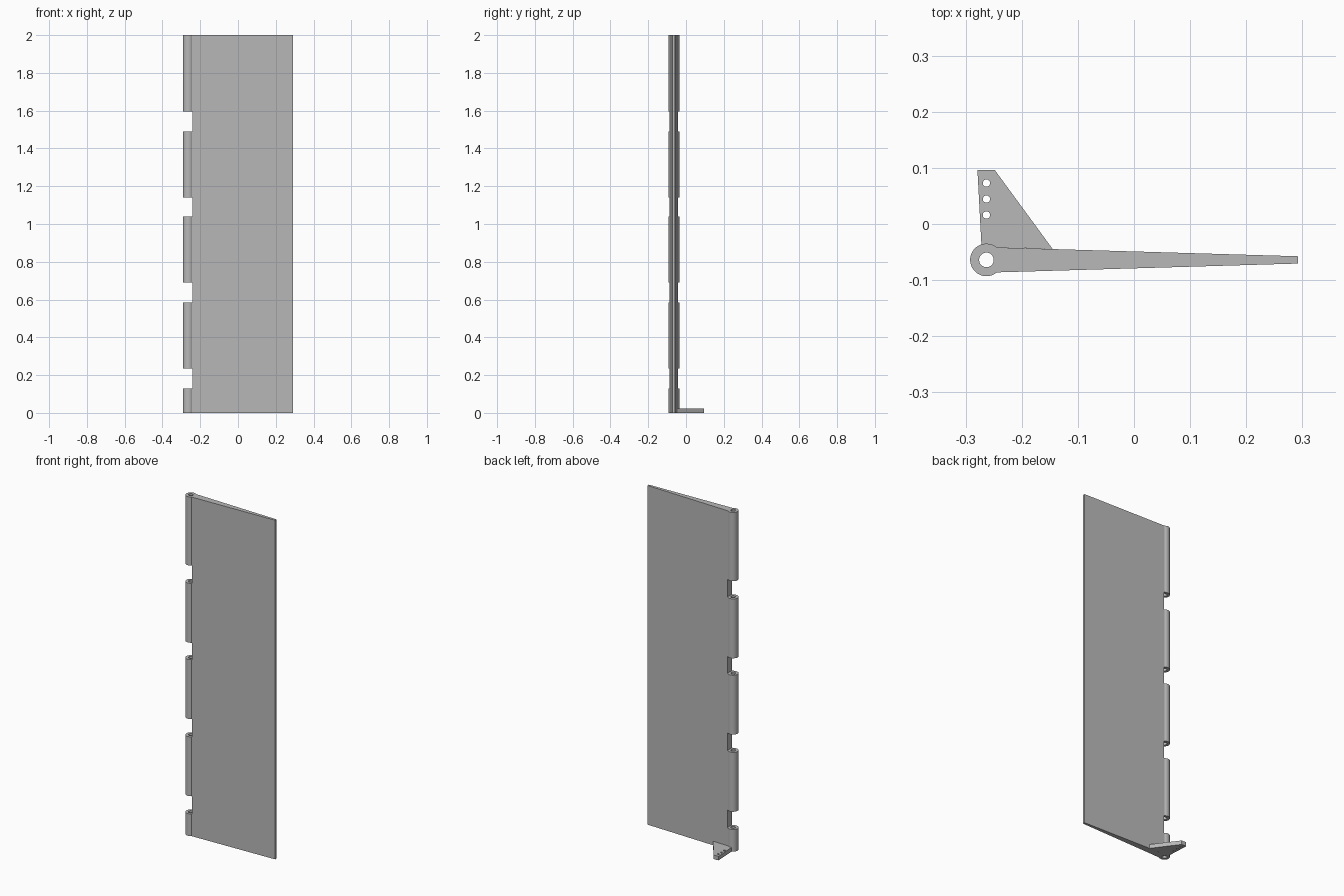
import bpy, bmesh, math

if "Cube" in bpy.data.objects:
    bpy.data.objects.remove(bpy.data.objects["Cube"])

grey = bpy.data.materials.new("grey_metal")
grey.diffuse_color = (0.48, 0.48, 0.48, 1)
grey.use_nodes = True
grey.node_tree.nodes["Principled BSDF"].inputs["Base Color"].default_value = grey.diffuse_color

CX, CY, R = -0.263, -0.064, 0.029      # hinge axis and barrel radius


def arc(cx, cy, r, a0, a1, n):
    """n + 1 points along an arc, angles in degrees."""
    return [(cx + r * math.cos(math.radians(a0 + (a1 - a0) * i / n)),
             cy + r * math.sin(math.radians(a0 + (a1 - a0) * i / n))) for i in range(n + 1)]


def circle(cx, cy, r, n):
    return arc(cx, cy, r, 0, 360, n)[:-1]


def extrude(name, loops, z0, z1):
    """Extrude an outline with holes between two heights."""
    cu = bpy.data.curves.new(name, 'CURVE')
    cu.dimensions = '2D'
    cu.fill_mode = 'BOTH'
    cu.extrude = (z1 - z0) / 2
    for pts in loops:
        sp = cu.splines.new('POLY')
        sp.points.add(len(pts) - 1)
        for p, (x, y) in zip(sp.points, pts):
            p.co = (x, y, 0, 1)
        sp.use_cyclic_u = True
    tmp = bpy.data.objects.new(name + "_curve", cu)
    bpy.context.collection.objects.link(tmp)
    bpy.context.view_layer.update()
    me = bpy.data.meshes.new_from_object(
        tmp.evaluated_get(bpy.context.evaluated_depsgraph_get()))
    bpy.data.objects.remove(tmp)
    bm = bmesh.new()
    bm.from_mesh(me)
    bmesh.ops.remove_doubles(bm, verts=bm.verts, dist=1e-5)
    bmesh.ops.translate(bm, verts=bm.verts, vec=(0, 0, (z0 + z1) / 2))
    bmesh.ops.recalc_face_normals(bm, faces=bm.faces)
    bm.to_mesh(me)
    bm.free()
    me.materials.clear()
    me.materials.append(grey)
    ob = bpy.data.objects.new(name, me)
    bpy.context.collection.objects.link(ob)
    return ob


def smooth(ob):
    bpy.ops.object.select_all(action='DESELECT')
    ob.select_set(True)
    bpy.context.view_layer.objects.active = ob
    bpy.ops.object.shade_smooth_by_angle(angle=math.radians(30))


# Tapered panel with the hinge barrel along its left edge
outline = arc(CX, CY, R, 50, 310, 44) + [(0.292, -0.0705), (0.292, -0.0575)]
panel = extrude("hinged_panel", [outline, circle(CX, CY, 0.013, 32)], 0, 2)

# Four gaps cut in the barrel
bm = bmesh.new()
for z0, z1 in ((0.13, 0.235), (0.585, 0.69), (1.04, 1.14), (1.49, 1.595)):
    verts = bmesh.ops.create_cube(bm, size=1)["verts"]
    bmesh.ops.scale(bm, verts=verts, vec=(0.16, 0.2, z1 - z0))
    bmesh.ops.translate(bm, verts=verts, vec=(-0.32, CY, (z0 + z1) / 2))
me = bpy.data.meshes.new("gap_cutter")
bm.to_mesh(me)
bm.free()
me.materials.append(grey)
cutter = bpy.data.objects.new("gap_cutter", me)
bpy.context.collection.objects.link(cutter)
mod = panel.modifiers.new("gaps", 'BOOLEAN')
mod.operation = 'DIFFERENCE'
mod.solver = 'EXACT'
mod.object = cutter
bpy.context.view_layer.objects.active = panel
bpy.ops.object.modifier_apply(modifier=mod.name)
bpy.data.objects.remove(cutter)
smooth(panel)

# Control arm at the foot, with three pin holes
arm_outline = [(-0.279, 0.096), (-0.248, 0.096), (-0.145, -0.0445)] \
    + arc(CX, CY, R, 50, 108, 10)
pins = [circle(CX, y, 0.0065, 24) for y in (0.073, 0.0445, 0.016)]
arm = extrude("control_arm", [arm_outline] + pins, 0, 0.024)
smooth(arm)
